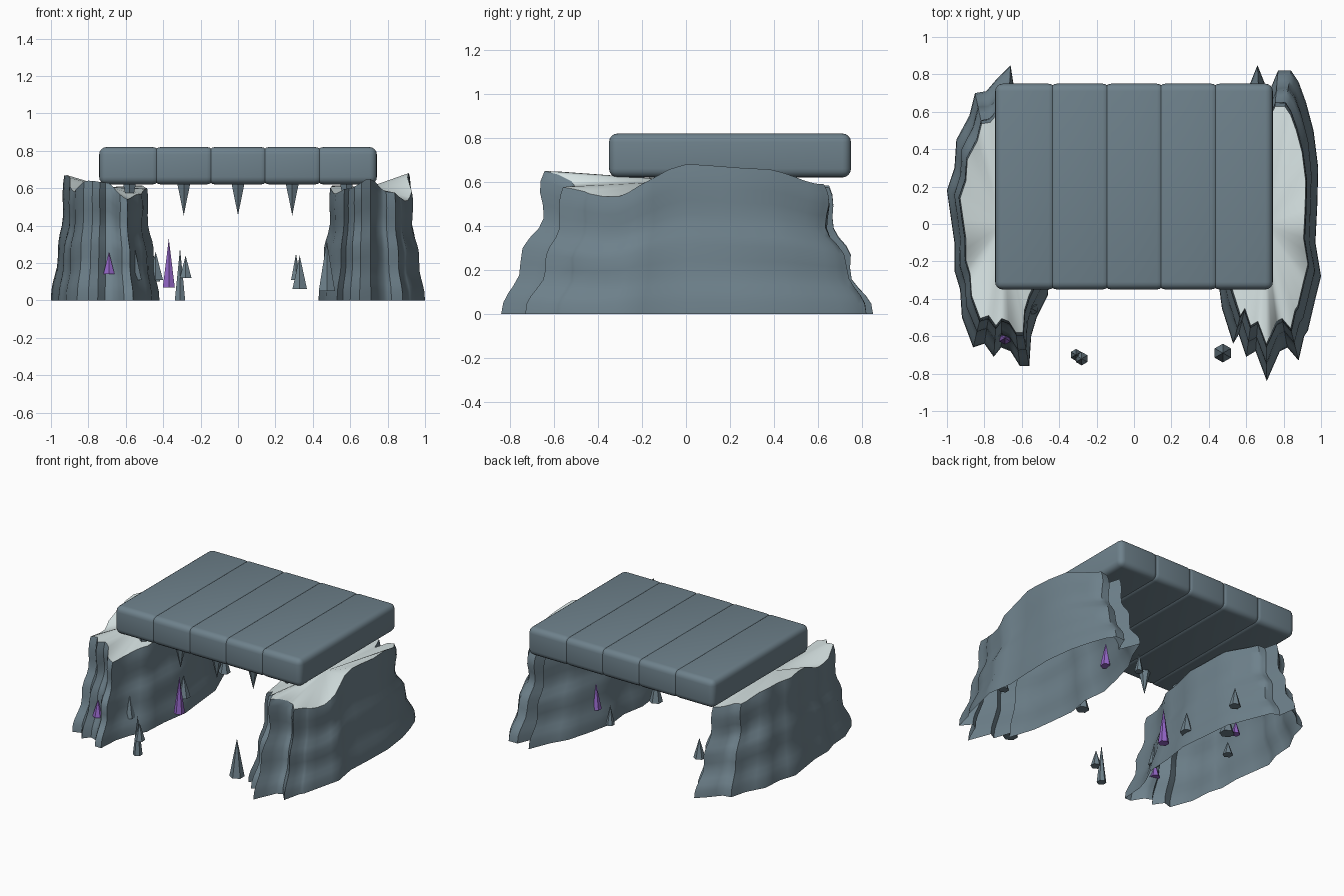
import bpy, bmesh, math

if "Cube" in bpy.data.objects:
    bpy.data.objects.remove(bpy.data.objects["Cube"])


def make_mat(name, rgb):
    m = bpy.data.materials.new(name)
    m.diffuse_color = (*rgb, 1)
    m.use_nodes = True
    m.node_tree.nodes["Principled BSDF"].inputs["Base Color"].default_value = m.diffuse_color
    return m


ROCK = make_mat("slate rock", (0.156, 0.22, 0.26))
PALE = make_mat("pale stone", (0.68, 0.77, 0.77))
PURPLE = make_mat("purple crystal", (0.29, 0.13, 0.56))


def add_object(name, bm, mats, smooth=None):
    bmesh.ops.recalc_face_normals(bm, faces=bm.faces)
    me = bpy.data.meshes.new(name)
    bm.to_mesh(me)
    bm.free()
    ob = bpy.data.objects.new(name, me)
    bpy.context.collection.objects.link(ob)
    for m in mats:
        me.materials.append(m)
    if smooth:
        bpy.ops.object.select_all(action='DESELECT')
        ob.select_set(True)
        bpy.context.view_layer.objects.active = ob
        bpy.ops.object.shade_smooth_by_angle(angle=math.radians(smooth))
    return ob


def box(name, x, y, z, sx, sy, sz, bevel):
    bm = bmesh.new()
    bmesh.ops.create_cube(bm, size=1)
    for v in bm.verts:
        v.co = (x + v.co.x * sx, y + v.co.y * sy, z + v.co.z * sz)
    bmesh.ops.bevel(bm, geom=list(bm.edges), offset=bevel, segments=4,
                    profile=0.5, affect='EDGES')
    return add_object(name, bm, [ROCK], 40)


def spike(name, x, y, z, r, h, mat=ROCK):
    """Six-sided cone; a negative height makes it hang."""
    bm = bmesh.new()
    ring = [bm.verts.new((x + r * math.sin(i * math.pi / 3),
                          y + r * math.cos(i * math.pi / 3), z)) for i in range(6)]
    tip = bm.verts.new((x, y, z + h))
    bm.faces.new(ring)
    for i in range(6):
        bm.faces.new((ring[i], ring[(i + 1) % 6], tip))
    return add_object(name, bm, [mat])


# bulging side profile of the cliffs: (fraction of height, scale)
PROFILE = [(0, 1), (.08, .99), (.14, .965), (.2, .93), (.27, .895), (.36, .885),
           (.46, .88), (.53, .85), (.6, .805), (.67, .78), (.76, .78),
           (.85, .79), (.93, .785), (1, .765)]


def rim_height(heights, angle):
    """Smoothly blend twelve rim heights around the cliff."""
    f = (angle / (2 * math.pi) * 12) % 12
    i, t = int(f) % 12, f - int(f)
    t = t * t * (3 - 2 * t)
    return heights[i] * (1 - t) + heights[(i + 1) % 12] * t


def cliff(name, side, outline, heights):
    """Open-bottomed rock shell with a pale fan on top; side is +1 or -1."""
    cx = 0.7 * side
    # halve each outline segment so the rim curves evenly
    pts = []
    for i, p in enumerate(outline):
        q = outline[(i + 1) % len(outline)]
        pts += [p, ((p[0] + q[0]) / 2, (p[1] + q[1]) / 2)]
    bm = bmesh.new()
    rings = []
    for t, s in PROFILE:
        ring = []
        for x, y in pts:
            a = math.atan2(y / 0.8, (x - cx) * side / 0.28)
            k = s + 0.012 * math.sin(5 * a + 9 * t) * math.sin(math.pi * t)
            z = t * rim_height(heights, a)
            ring.append(bm.verts.new((cx + (x - cx) * k, y * k, z)))
        rings.append(ring)
    n = len(pts)
    for lo, hi in zip(rings, rings[1:]):
        for i in range(n):
            j = (i + 1) % n
            bm.faces.new((lo[i], lo[j], hi[j], hi[i]))
    centre = bm.verts.new((cx, 0, 0.605))
    for i in range(n):
        f = bm.faces.new((rings[-1][i], rings[-1][(i + 1) % n], centre))
        f.material_index = 1
    return add_object(name, bm, [ROCK, PALE], 50)


# cliffs
cliff("right_cliff", 1, [
    (.97, -.1), (.98, .1), (.985, .3), (.96, .5), (.92, .65), (.88, .76), (.84, .82),
    (.77, .82), (.72, .70), (.66, .85), (.60, .7), (.53, .58), (.48, .4), (.44, .22),
    (.46, .05), (.43, -.12), (.45, -.3), (.47, -.45), (.53, -.64), (.56, -.59),
    (.60, -.71), (.65, -.68), (.71, -.84), (.78, -.68), (.82, -.66), (.88, -.73),
    (.91, -.6), (.93, -.57), (.97, -.4), (1, -.28)],
    [.68, .66, .59, .57, .60, .615, .61, .57, .60, .65, .58, .53])
cliff("left_cliff", -1, [
    (-.96, -.1), (-1, .18), (-.96, .3), (-.95, .45), (-.88, .58), (-.85, .7),
    (-.79, .71), (-.73, .78), (-.66, .85), (-.64, .72), (-.58, .7), (-.52, .55),
    (-.46, .4), (-.44, .2), (-.42, 0), (-.45, -.2), (-.46, -.38), (-.52, -.5),
    (-.55, -.6), (-.56, -.76), (-.61, -.76), (-.66, -.68), (-.71, -.66), (-.75, -.71),
    (-.8, -.64), (-.86, -.66), (-.92, -.5), (-.93, -.35), (-.96, -.25)],
    [.67, .66, .60, .58, .60, .615, .60, .57, .54, .63, .64, .58])

# bridge slabs and the stalactites beneath them
for i in range(5):
    x = (i - 2) * 0.29
    box(f"bridge_slab_{i + 1}", x, 0.2, 0.72, 0.325, 1.1, 0.2, 0.04)
    spike(f"stalactite_{i + 1}", x, -0.24, 0.625, 0.04, -0.17)

# rock spikes: x, y, base z, radius, height
for i, p in enumerate([
        (-.31, -.70, 0, .032, .28), (-.28, -.72, .12, .036, .12),
        (.475, -.69, .05, .05, .27), (.33, -.13, .06, .045, .18),
        (.31, .42, .11, .03, .14), (-.55, -.45, .11, .04, .16),
        (-.45, .49, .1, .04, .14), (-.44, .01, .11, .045, .15),
        (-.55, .29, .02, .05, .15), (-.8, 0, .08, .035, .1),
        (.9, -.25, .05, .035, .1)]):
    spike(f"rock_spike_{i + 1}", *p)

# purple crystals
for i, p in enumerate([
        (-.37, -.14, .07, .037, .26), (-.69, -.61, .14, .035, .12),
        (.5, .31, .13, .037, .18), (-.7, .2, .11, .03, .1)]):
    spike(f"purple_crystal_{i + 1}", *p, PURPLE)
